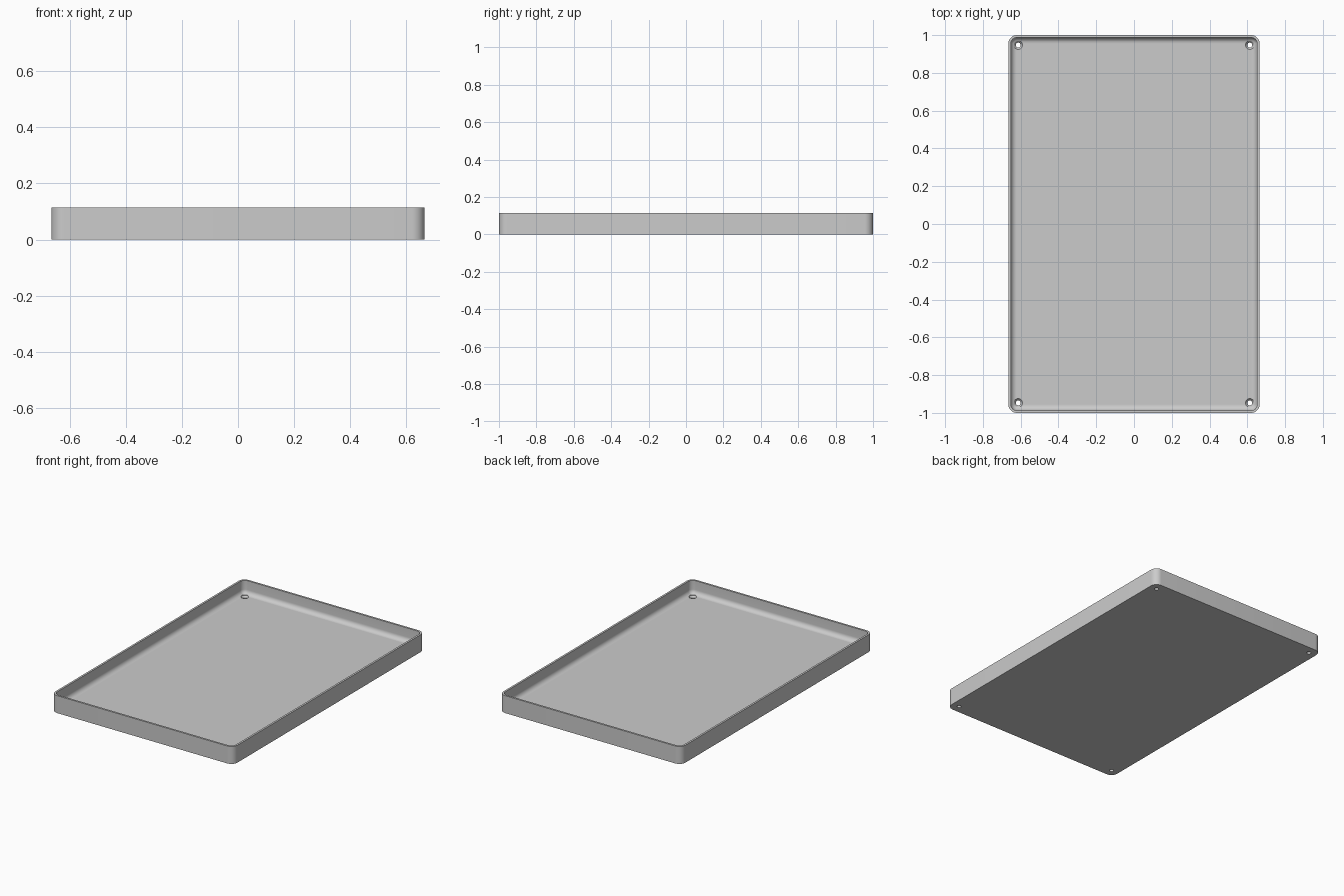
import bpy, bmesh
from math import sin, cos, pi

cube = bpy.data.objects.get("Cube")
if cube:
    bpy.data.objects.remove(cube, do_unlink=True)

HALF_X, HALF_Y, HEIGHT = 0.665, 1.0, 0.115
CORNER, WALL, FLOOR, FILLET = 0.045, 0.013, 0.026, 0.03
HOLE_X, HOLE_Y = 0.613, 0.947

grey = bpy.data.materials.new("tray grey")
grey.use_nodes = True
colour = (0.6, 0.6, 0.6, 1)
grey.diffuse_color = colour
grey.node_tree.nodes["Principled BSDF"].inputs["Base Color"].default_value = colour


def rounded_ring(bm, inset, z, steps=10):
    """Rounded rectangle, inset from the outer outline."""
    r = CORNER - inset
    cx, cy = HALF_X - CORNER, HALF_Y - CORNER
    ring = []
    for k, (sx, sy) in enumerate([(1, 1), (-1, 1), (-1, -1), (1, -1)]):
        for i in range(steps + 1):
            a = (k + i / steps) * pi / 2
            ring.append(bm.verts.new((sx * cx + r * cos(a), sy * cy + r * sin(a), z)))
    return ring


def circle_ring(bm, x, y, r, z, n=32):
    return [bm.verts.new((x + r * cos(2 * pi * i / n), y + r * sin(2 * pi * i / n), z))
            for i in range(n)]


def skin(bm, rings):
    """Closed solid through a stack of matching rings."""
    for a, b in zip(rings, rings[1:]):
        for i in range(len(a)):
            j = (i + 1) % len(a)
            bm.faces.new((a[i], a[j], b[j], b[i]))
    bm.faces.new(rings[0][::-1])
    bm.faces.new(rings[-1])


def make_object(name, bm):
    bmesh.ops.recalc_face_normals(bm, faces=bm.faces)
    mesh = bpy.data.meshes.new(name)
    bm.to_mesh(mesh)
    bm.free()
    mesh.materials.append(grey)
    obj = bpy.data.objects.new(name, mesh)
    bpy.context.collection.objects.link(obj)
    return obj


# Tray: outer wall, rim, inner wall, fillet and floor
bm = bmesh.new()
rings = [rounded_ring(bm, 0, 0), rounded_ring(bm, 0, HEIGHT), rounded_ring(bm, WALL, HEIGHT)]
for i in range(9):
    a = i / 8 * pi / 2
    rings.append(rounded_ring(bm, WALL + FILLET * (1 - cos(a)), FLOOR + FILLET * (1 - sin(a))))
skin(bm, rings)
tray = make_object("tray", bm)

# Countersunk screw holes in the four corners
bm = bmesh.new()
profile = [(0.013, -0.02), (0.013, FLOOR - 0.012), (0.023, FLOOR), (0.023, HEIGHT * 0.8)]
for sx in (-1, 1):
    for sy in (-1, 1):
        skin(bm, [circle_ring(bm, sx * HOLE_X, sy * HOLE_Y, r, z) for r, z in profile])
cutter = make_object("screw_hole_cutter", bm)
cutter.hide_render = True

cut = tray.modifiers.new("screw holes", 'BOOLEAN')
cut.operation, cut.solver, cut.object = 'DIFFERENCE', 'EXACT', cutter
bpy.ops.object.select_all(action='DESELECT')
bpy.context.view_layer.objects.active = tray
tray.select_set(True)
bpy.ops.object.modifier_apply(modifier=cut.name)
bpy.data.objects.remove(cutter, do_unlink=True)
bpy.ops.object.shade_smooth_by_angle(angle=pi / 6)
